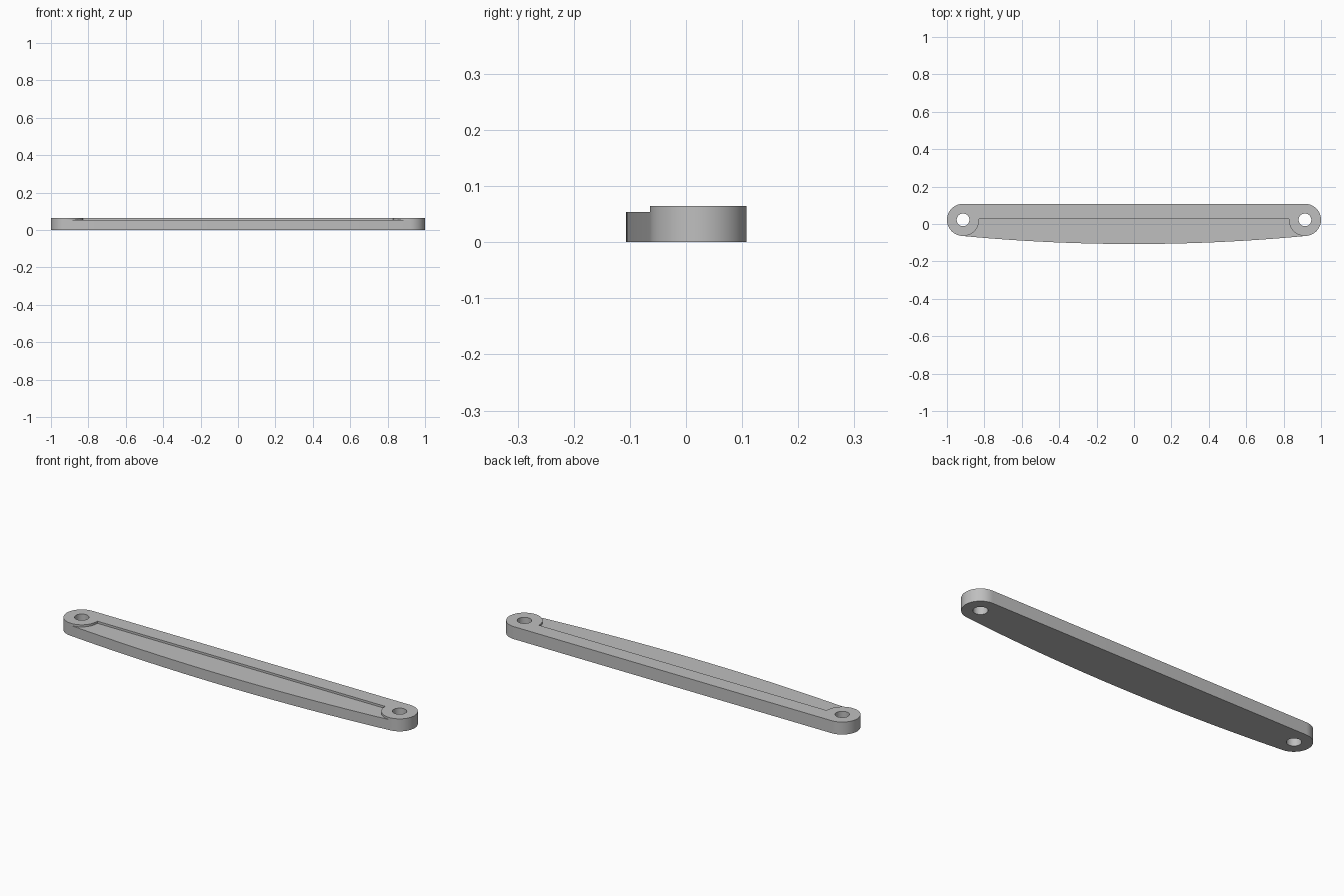
import bpy, bmesh
from math import sin, cos, pi, asin, radians

cube = bpy.data.objects.get("Cube")
if cube:
    bpy.data.objects.remove(cube, do_unlink=True)

END_X, END_Y, END_R, HOLE_R = 0.914, 0.022, 0.086, 0.034
HEIGHT, LEDGE, RIB_Y = 0.065, 0.054, 0.027
FRONT_Y = -0.107
# Front arc through FRONT_Y, tangent to both round ends
drop = END_Y - FRONT_Y
ARC_R = (END_X**2 + drop**2 - END_R**2) / (2 * (drop - END_R))
TILT = asin(END_X / (ARC_R - END_R))

grey = bpy.data.materials.new("light_grey")
grey.use_nodes = True
grey.diffuse_color = (0.52, 0.52, 0.52, 1)
grey.node_tree.nodes["Principled BSDF"].inputs["Base Color"].default_value = (0.52, 0.52, 0.52, 1)


def arc(cx, cy, r, start, end, steps):
    angles = [start + (end - start) * i / steps for i in range(steps + 1)]
    return [(cx + r * cos(a), cy + r * sin(a)) for a in angles]


def prism(name, points, z0, z1):
    bm = bmesh.new()
    face = bm.faces.new([bm.verts.new((x, y, z0)) for x, y in points])
    result = bmesh.ops.extrude_face_region(bm, geom=[face])
    top = [v for v in result["geom"] if isinstance(v, bmesh.types.BMVert)]
    bmesh.ops.translate(bm, verts=top, vec=(0, 0, z1 - z0))
    bmesh.ops.recalc_face_normals(bm, faces=bm.faces)
    mesh = bpy.data.meshes.new(name)
    bm.to_mesh(mesh)
    bm.free()
    mesh.materials.append(grey)
    obj = bpy.data.objects.new(name, mesh)
    bpy.context.collection.objects.link(obj)
    return obj


def mirrored(points):
    return [(-x, y) for x, y in reversed(points)]


# Bar body: round ends, straight back, bowed front
right_end = arc(END_X, END_Y, END_R, -pi / 2 + TILT, pi / 2, 28)
front = arc(0, FRONT_Y + ARC_R, ARC_R, -pi / 2 - TILT, -pi / 2 + TILT, 32)
bar = prism("link_bar", right_end + mirrored(right_end) + front[1:-1], 0, HEIGHT)

# Lowered front ledge, bounded by the rib and the round ends
start = pi - asin((RIB_Y - END_Y) / END_R)
side = arc(END_X, END_Y, END_R, start, 1.5 * pi + TILT, 16)
side.append((side[-1][0] + 0.1 * sin(TILT), END_Y - 0.3))
cutters = [prism("ledge_cutter", side + mirrored(side), LEDGE, HEIGHT + 0.1)]

# Pin holes
for sign in (-1, 1):
    circle = arc(sign * END_X, END_Y, HOLE_R, 0, 2 * pi, 40)[:-1]
    cutters.append(prism("hole_cutter", circle, -0.1, HEIGHT + 0.1))

bpy.ops.object.select_all(action="DESELECT")
bpy.context.view_layer.objects.active = bar
bar.select_set(True)
for cutter in cutters:
    cutter.hide_render = True
    mod = bar.modifiers.new("cut", "BOOLEAN")
    mod.operation, mod.solver, mod.object = "DIFFERENCE", "EXACT", cutter
    bpy.ops.object.modifier_apply(modifier=mod.name)
    bpy.data.objects.remove(cutter, do_unlink=True)

bpy.ops.object.shade_smooth_by_angle(angle=radians(30))
